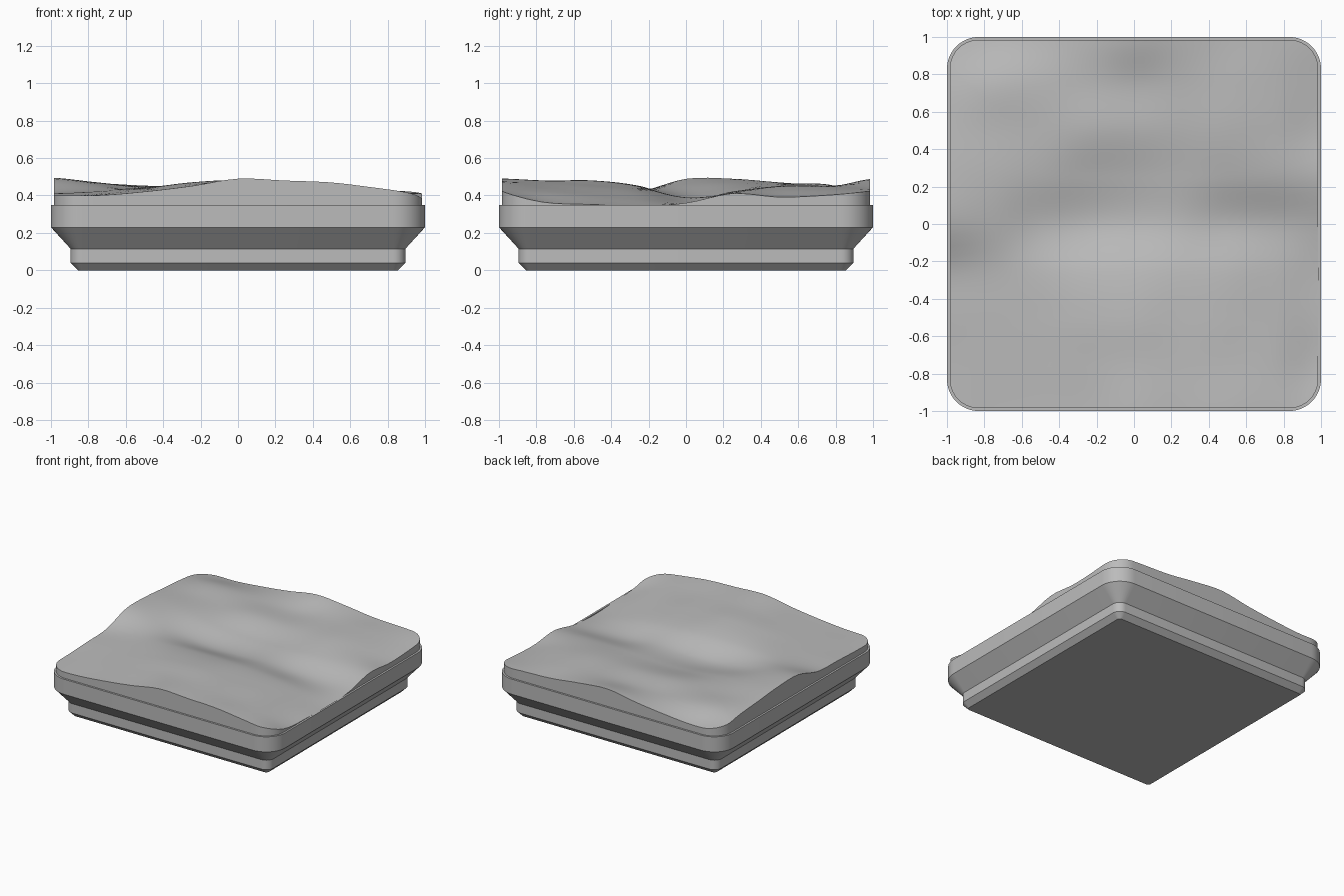
import bpy
import bmesh
import math

cube = bpy.data.objects.get("Cube")
if cube:
    bpy.data.objects.remove(cube, do_unlink=True)

CORNER = 0.83      # centre of every rounded corner
RIM = 0.35         # height of the plinth rim
ARC_STEPS = 10
SIDE_STEPS = 28

stone = bpy.data.materials.new("stone_grey")
stone.use_nodes = True
colour = (0.5, 0.5, 0.5, 1)
stone.diffuse_color = colour
stone.node_tree.nodes["Principled BSDF"].inputs["Base Color"].default_value = colour

# Ground heights in hundredths: rows run front to back, columns from -x to +x
HEIGHTS = [[int(h) for h in row.split()] for row in (
    "40 40 42 45 49 48 47 44 41",
    "40 41 43 46 48 47 45 42 36",
    "41 42 44 47 48 46 44 40 35",
    "42 43 44 45 45 44 42 38 34",
    "49 46 41 38 38 39 37 36 36",
    "49 47 44 41 40 41 42 42 41",
    "47 46 45 45 44 44 45 43 39",
    "45 46 45 44 44 45 45 43 40",
    "41 40 42 45 49 47 44 43 42",
)]


def spline(values, t):
    """Smooth curve through evenly spaced values, t from -1 to 1."""
    last = len(values) - 1
    s = min(max((t + 1) / 2 * last, 0), last)
    i = min(int(s), last - 1)
    f = s - i
    a, b, c, d = (values[min(max(i + k, 0), last)] for k in (-1, 0, 1, 2))
    return b + f / 2 * (c - a + f * (2*a - 5*b + 4*c - d + f * (3*(b - c) + d - a)))


def ground(x, y):
    return spline([spline(row, x) for row in HEIGHTS], y) / 100


def outline(half, side_steps):
    """Rounded square with the given half width."""
    radius = half - CORNER
    points = []
    for quarter in range(4):
        turn = quarter * math.pi / 2
        cos, sin = math.cos(turn), math.sin(turn)
        side = [(half, CORNER * (2 * i / side_steps - 1)) for i in range(side_steps)]
        arc = [(CORNER + radius * math.cos(a), CORNER + radius * math.sin(a))
               for a in (math.pi / 2 * i / ARC_STEPS for i in range(ARC_STEPS))]
        points += [(x * cos - y * sin, x * sin + y * cos) for x, y in side + arc]
    return points


def loft(bm, rings):
    """Skin a stack of closed rings and return their vertices."""
    loops = [[bm.verts.new(p) for p in ring] for ring in rings]
    for low, high in zip(loops, loops[1:]):
        for i in range(len(low)):
            j = (i + 1) % len(low)
            bm.faces.new((low[i], low[j], high[j], high[i]))
    return loops


def finish(bm, name):
    mesh = bpy.data.meshes.new(name)
    bm.to_mesh(mesh)
    bm.free()
    mesh.materials.append(stone)
    obj = bpy.data.objects.new(name, mesh)
    bpy.context.collection.objects.link(obj)
    bpy.ops.object.select_all(action='DESELECT')
    obj.select_set(True)
    bpy.context.view_layer.objects.active = obj
    bpy.ops.object.shade_smooth_by_angle(angle=math.radians(30))
    return obj


# Plinth: stepped foot, flared collar and rim
PROFILE = [(0.855, 0), (0.895, 0.04), (0.895, 0.115),
           (1.0, 0.23), (1.0, RIM), (0.985, RIM)]
bm = bmesh.new()
loops = loft(bm, [[(x, y, z) for x, y in outline(half, 1)] for half, z in PROFILE])
bm.faces.new(loops[0][::-1])
finish(bm, "plinth")

# Terrain: short side wall, then rings closing in to the centre
edge = outline(0.985, SIDE_STEPS)
RINGS = 40
rings = [[(x, y, RIM) for x, y in edge]]
for k in range(RINGS):
    t = 1 - k / RINGS
    rings.append([(x * t, y * t, ground(x * t, y * t)) for x, y in edge])
bm = bmesh.new()
loops = loft(bm, rings)
centre = bm.verts.new((0, 0, ground(0, 0)))
inner = loops[-1]
for i in range(len(inner)):
    bm.faces.new((inner[i], inner[(i + 1) % len(inner)], centre))
for e in loops[1]:
    for link in e.link_edges:
        if link.other_vert(e) in loops[1]:
            link.smooth = False
finish(bm, "terrain")
